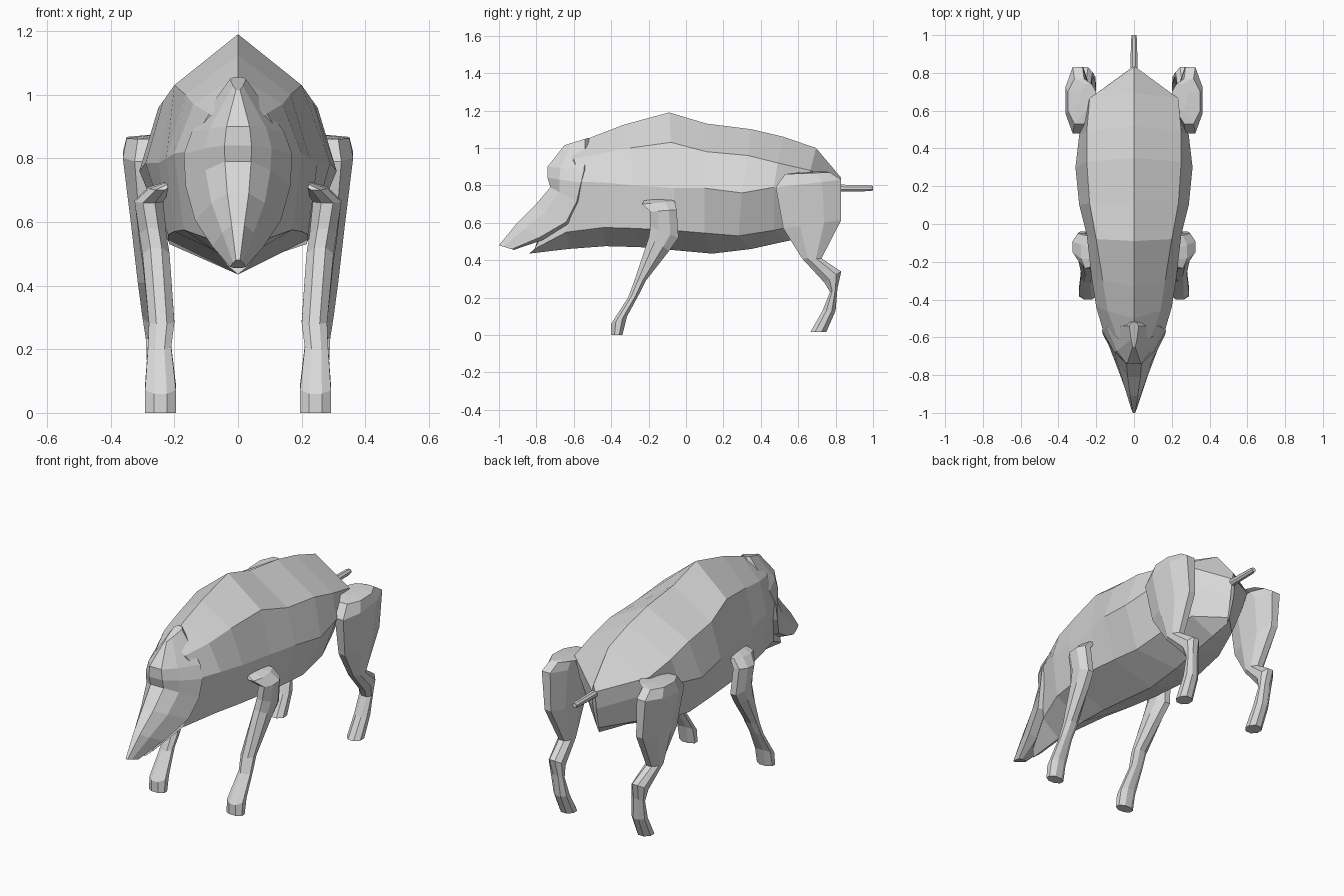
import bpy, bmesh, math
from mathutils import Vector

hide = bpy.data.materials.new("pale grey")
hide.diffuse_color = (0.7, 0.7, 0.7, 1)


def loft(name, rings, mirror=False):
    """Skin equal-length point rings into a closed flat-shaded mesh."""
    bm = bmesh.new()
    vs = [[bm.verts.new(p) for p in r] for r in rings]
    n = len(vs[0])
    for a, b in zip(vs, vs[1:]):
        for i in range(n):
            j = (i + 1) % n
            bm.faces.new((a[i], a[j], b[j], b[i]))
    bm.faces.new(vs[0])
    bm.faces.new(vs[-1])
    bmesh.ops.remove_doubles(bm, verts=bm.verts, dist=0.0005)
    bmesh.ops.recalc_face_normals(bm, faces=bm.faces)
    me = bpy.data.meshes.new(name)
    bm.to_mesh(me)
    bm.free()
    me.materials.append(hide)
    ob = bpy.data.objects.new(name, me)
    bpy.context.collection.objects.link(ob)
    if mirror:
        ob.modifiers.new("mirror", 'MIRROR').use_mirror_merge = False
    return ob


def oval(yf, zf, yb, zb, x0, x1, n=8):
    """Tilted n-sided ring, flat at front and back, between two points and two x limits."""
    f, b = Vector((0, yf, zf)), Vector((0, yb, zb))
    mid, half = (f + b) / 2, (f - b) / 2
    peak = math.cos(math.pi / n)
    pts = []
    for i in range(n):
        a = 2 * math.pi * (i + 0.5) / n
        p = mid + half * math.cos(a) / peak
        p.x = (x0 + x1) / 2 + (x1 - x0) / 2 * math.sin(a) / peak
        pts.append(p)
    return pts


def face_ring(yf, zf, yb, zb, w):
    """Wedge-shaped head section: narrow flat front, widest near the back."""
    half = [(.25, 0), (.62, .3), (1, .85), (.5, 1)]
    pts = [(w * x, yf + (yb - yf) * t, zf + (zb - zf) * t) for x, t in half]
    return pts + [(-x, y, z) for x, y, z in reversed(pts)]


# Torso: each row is back ridge (y,z), upper flank, widest flank, lower flank (x,y,z), belly keel (y,z)
torso = [
    ((-.70, .91), (.02, -.66, .89), (.04, -.61, .82), (.03, -.81, .46), (-.84, .435)),
    ((-.64, 1.00), (.09, -.60, .94), (.165, -.56, .82), (.10, -.64, .55), (-.63, .46)),
    ((-.50, 1.06), (.14, -.46, .97), (.20, -.44, .815), (.17, -.44, .575), (-.43, .475)),
    ((-.33, 1.125), (.165, -.3, 1.0), (.225, -.28, .80), (.20, -.27, .57), (-.25, .47)),
    ((-.09, 1.19), (.20, -.08, 1.03), (.25, -.06, .785), (.22, -.08, .56), (-.08, .455)),
    ((.11, 1.13), (.235, .11, .98), (.29, .10, .785), (.22, .10, .545), (.14, .435)),
    ((.35, 1.10), (.25, .33, .96), (.31, .30, .76), (.215, .28, .53), (.35, .46)),
    ((.52, 1.06), (.25, .49, .92), (.29, .47, .79), (.20, .47, .56), (.53, .50)),
    ((.695, 1.00), (.235, .665, .88), (.20, .67, .77), (.14, .65, .60), (.66, .525)),
    ((.83, .84), (.01, .83, .80), (.01, .82, .70), (.005, .79, .58), (.78, .55)),
]
rings = []
for top, a, b, c, keel in torso:
    side = [a, b, c]
    rings.append([(0, *top)] + side + [(0, *keel)]
                 + [(-x, y, z) for x, y, z in reversed(side)])
loft("torso", rings)

# Head and snout: front point, back point, half width
head = [
    (-1.0, .48, -.92, .455, .025),
    (-.91, .59, -.76, .51, .08),
    (-.81, .69, -.61, .59, .135),
    (-.725, .79, -.56, .70, .165),
    (-.74, .84, -.53, .81, .17),
    (-.74, .90, -.51, .88, .145),
    (-.65, 1.015, -.52, 1.055, .025),
]
loft("head", [face_ring(*r) for r in head])

# Front legs, hoof to shoulder
front_leg = [
    (-.40, 0, -.34, 0, .195, .292),
    (-.40, .06, -.315, .10, .195, .292),
    (-.31, .20, -.25, .22, .21, .283),
    (-.28, .28, -.215, .29, .20, .28),
    (-.20, .52, -.09, .45, .215, .30),
    (-.19, .58, -.04, .52, .225, .31),
    (-.19, .66, -.05, .67, .235, .325),
    (-.235, .70, -.06, .715, .21, .28),
    (-.22, .725, -.10, .73, .18, .22),
]
loft("front_leg", [oval(*r) for r in front_leg], mirror=True)

# Hind legs, hoof to haunch
hind_leg = [
    (.665, .016, .75, .016, .20, .285),
    (.73, .13, .80, .13, .205, .285),
    (.77, .23, .81, .25, .215, .29),
    (.74, .28, .83, .34, .22, .30),
    (.62, .41, .725, .41, .235, .315),
    (.52, .57, .83, .615, .24, .335),
    (.48, .79, .83, .83, .235, .362),
    (.53, .86, .77, .87, .23, .35),
    (.60, .87, .74, .875, .20, .28),
]
loft("hind_leg", [oval(*r) for r in hind_leg], mirror=True)

# Tail
loft("tail", [oval(y, .785 + r, y, .785 - r, -r, r)
              for y, r in ((.76, .02), (.98, .016), (1.0, .012))])
